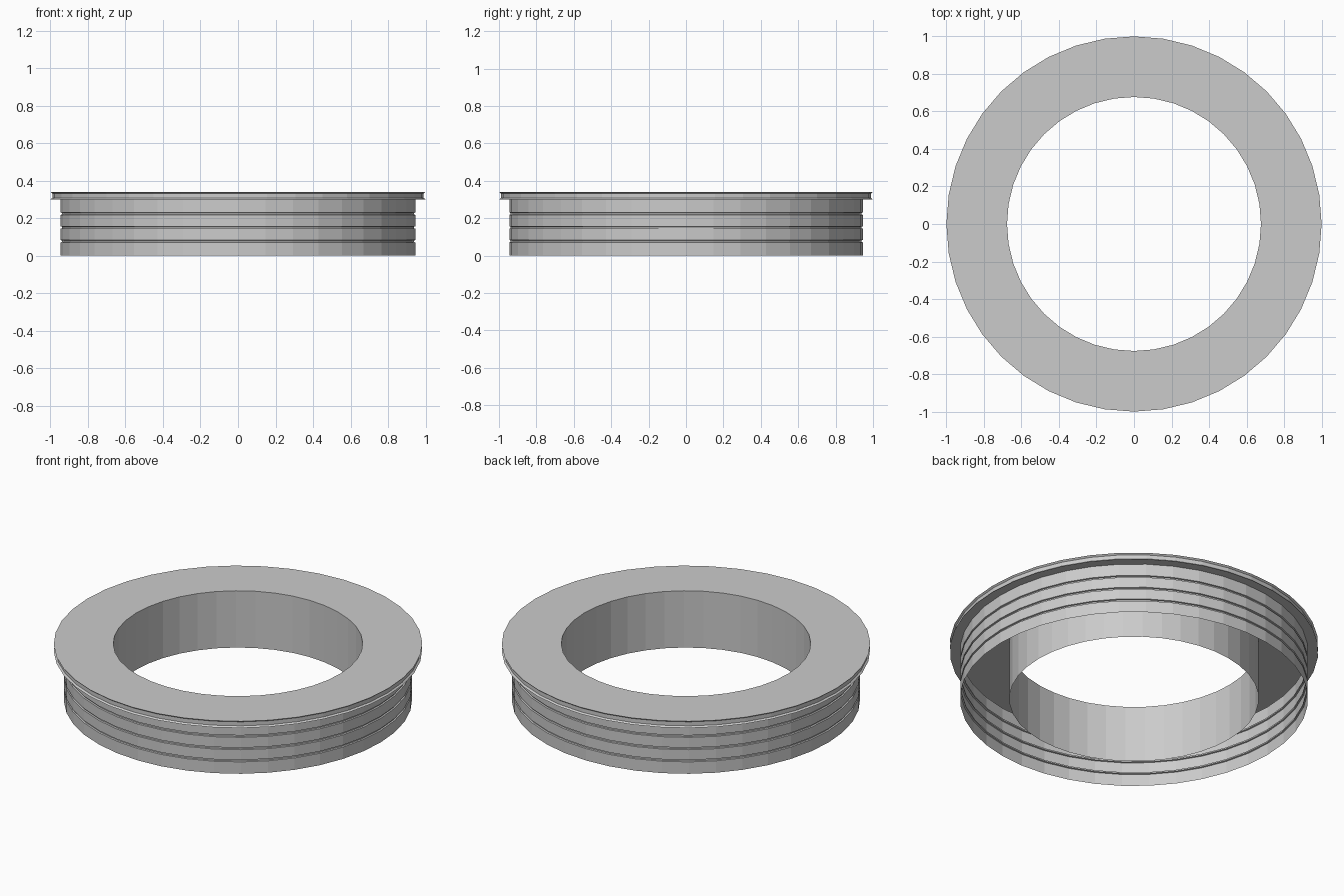
import bpy
import bmesh
from math import cos, sin, tau

SIDES = 40
HEIGHT = 0.34
LIP = 0.30
WALL = 0.945
HOLE = 0.677

cube = bpy.data.objects.get("Cube")
if cube:
    bpy.data.objects.remove(cube, do_unlink=True)

grey = bpy.data.materials.new("plain grey")
grey.use_nodes = True
colour = (0.6, 0.6, 0.6, 1)
grey.diffuse_color = colour
grey.node_tree.nodes["Principled BSDF"].inputs["Base Color"].default_value = colour


def lathe(name, profile):
    """Turn an open (radius, height) profile around the z axis."""
    bm = bmesh.new()
    rings = [[bm.verts.new((r * cos(tau * i / SIDES), r * sin(tau * i / SIDES), z))
              for i in range(SIDES)] for r, z in profile]
    for low, high in zip(rings, rings[1:]):
        for i in range(SIDES):
            j = (i + 1) % SIDES
            bm.faces.new((low[i], low[j], high[j], high[i]))
    mesh = bpy.data.meshes.new(name)
    bm.to_mesh(mesh)
    bm.free()
    mesh.materials.append(grey)
    obj = bpy.data.objects.new(name, mesh)
    bpy.context.collection.objects.link(obj)
    return obj


# Thin outer wall with three shallow grooves
wall = [(WALL, 0)]
for z in (0.077, 0.15, 0.224):
    wall += [(WALL, z - 0.006), (WALL - 0.008, z - 0.004),
             (WALL - 0.008, z + 0.004), (WALL, z + 0.006)]
wall.append((WALL, LIP))
lathe("grooved_wall", wall)

# Overhanging flange with a slightly hollowed edge, and the flat top
lathe("top_flange", [(WALL, LIP), (1, LIP), (0.99, LIP + 0.008),
                     (0.99, HEIGHT - 0.008), (1, HEIGHT), (HOLE, HEIGHT)])

# Thin inner tube, open at the bottom, facing the hole
lathe("inner_tube", [(HOLE, HEIGHT), (HOLE, 0)])
